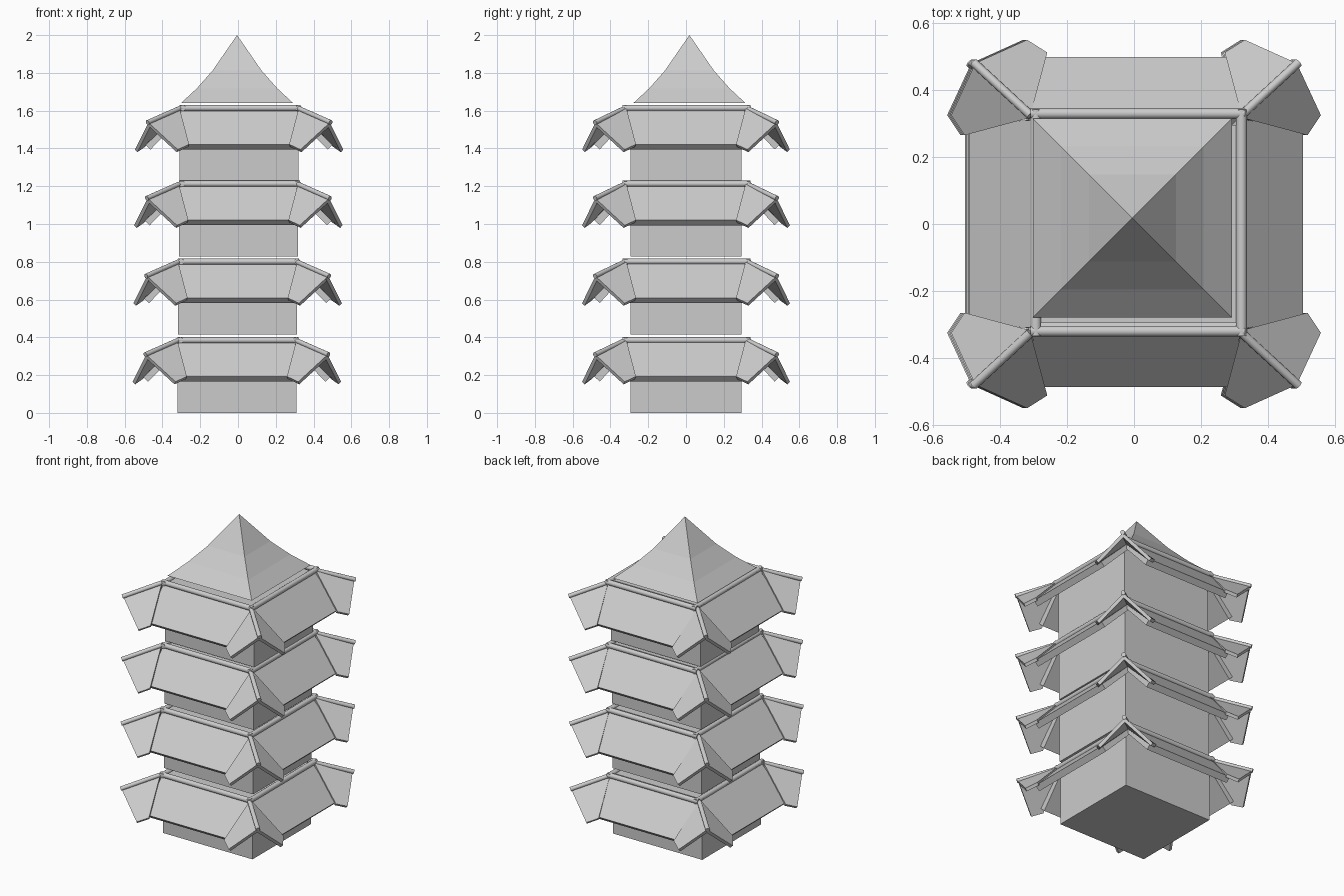
import bpy, bmesh
from mathutils import Vector

if "Cube" in bpy.data.objects:
    bpy.data.objects.remove(bpy.data.objects["Cube"])


def finish(bm, name):
    bmesh.ops.recalc_face_normals(bm, faces=bm.faces)
    me = bpy.data.meshes.new(name)
    bm.to_mesh(me)
    bm.free()
    ob = bpy.data.objects.new(name, me)
    bpy.context.collection.objects.link(ob)
    return ob


def box(name, centre, size):
    bm = bmesh.new()
    bmesh.ops.create_cube(bm, size=1)
    for v in bm.verts:
        v.co = Vector(a * b + c for a, b, c in zip(v.co, size, centre))
    return finish(bm, name)


def slab(name, pts, thick):
    """Flat panel from its upper outline, thickened downwards."""
    p = [Vector(q) for q in pts]
    n = (p[2] - p[0]).cross(p[3] - p[1]).normalized()
    if n.z < 0:
        n = -n
    bm = bmesh.new()
    top = [bm.verts.new(q) for q in p]
    low = [bm.verts.new(q - n * thick) for q in p]
    bm.faces.new(top)
    bm.faces.new(low)
    for i in range(4):
        j = (i + 1) % 4
        bm.faces.new((top[i], top[j], low[j], low[i]))
    return finish(bm, name)


def rod(name, a, b, r):
    a, b = Vector(a), Vector(b)
    d = b - a
    bm = bmesh.new()
    bmesh.ops.create_cone(bm, cap_ends=True, segments=16, radius1=r, radius2=r, depth=d.length)
    rot = d.to_track_quat('Z', 'Y')
    for v in bm.verts:
        v.co = rot @ v.co + (a + b) / 2
    for f in bm.faces:
        f.smooth = len(f.verts) == 4
    return finish(bm, name)


def tier(i, z, dx):
    n = f"tier_{i}_"
    box(n + "wall", (dx, 0, z + 0.193), (0.63, 0.59, 0.386))

    for s in (-1, 1):
        # sloping eave panels on front/back and left/right
        c = 0.006
        slab(n + "eave_y", [(dx - .31, s * .32 + c, z + .38), (dx + .31, s * .32 + c, z + .38),
                            (dx + .30, s * .492 + c, z + .193), (dx - .30, s * .492 + c, z + .193)], .04)
        slab(n + "eave_x", [(dx + s * .315, -.31, z + .38), (dx + s * .315, .31, z + .38),
                            (dx + s * .498, .30, z + .193), (dx + s * .498, -.30, z + .193)], .04)
        # ridge rods along the top of the eaves
        y = s * .325 + .005
        rod(n + "ridge_x", (dx - .315, y, z + .385), (dx + .325, y, z + .385), .016)
        x = dx + s * .307 + .008
        rod(n + "ridge_y", (x, -.335, z + .385), (x, .342, z + .385), .016)

        # corner gables: two folded panels under a hip rod
        for t in (-1, 1):
            def P(x, y, h):
                return (dx + s * x, t * y, z + h)
            slab(n + "gable_a", [P(.315, .325, .383), P(.48, .48, .308),
                                 P(.325, .55, .165), P(.265, .512, .193)], .02)
            slab(n + "gable_b", [P(.325, .315, .383), P(.48, .48, .308),
                                 P(.552, .325, .165), P(.512, .265, .193)], .02)
            rod(n + "hip_rod", P(.315, .325, .383), P(.485, .482, .308), .013)


for i, (z, dx) in enumerate([(0, -.006), (.416, -.002), (.828, .002), (1.229, .006)], 1):
    tier(i, z, dx)

# concave four-sided top roof
bm = bmesh.new()
cx, cy = -.005, .018
rings = []
for h, z in [(.297, 1.64), (.213, 1.718), (.13, 1.812)]:
    rings.append([bm.verts.new((cx + a * h, cy + b * h, z))
                  for a, b in ((-1, -1), (1, -1), (1, 1), (-1, 1))])
apex = bm.verts.new((cx, cy, 2.0))
bm.faces.new(rings[0])
for k in range(4):
    m = (k + 1) % 4
    for lo, hi in zip(rings, rings[1:]):
        bm.faces.new((lo[k], lo[m], hi[m], hi[k]))
    bm.faces.new((rings[-1][k], rings[-1][m], apex))
finish(bm, "top_roof")
